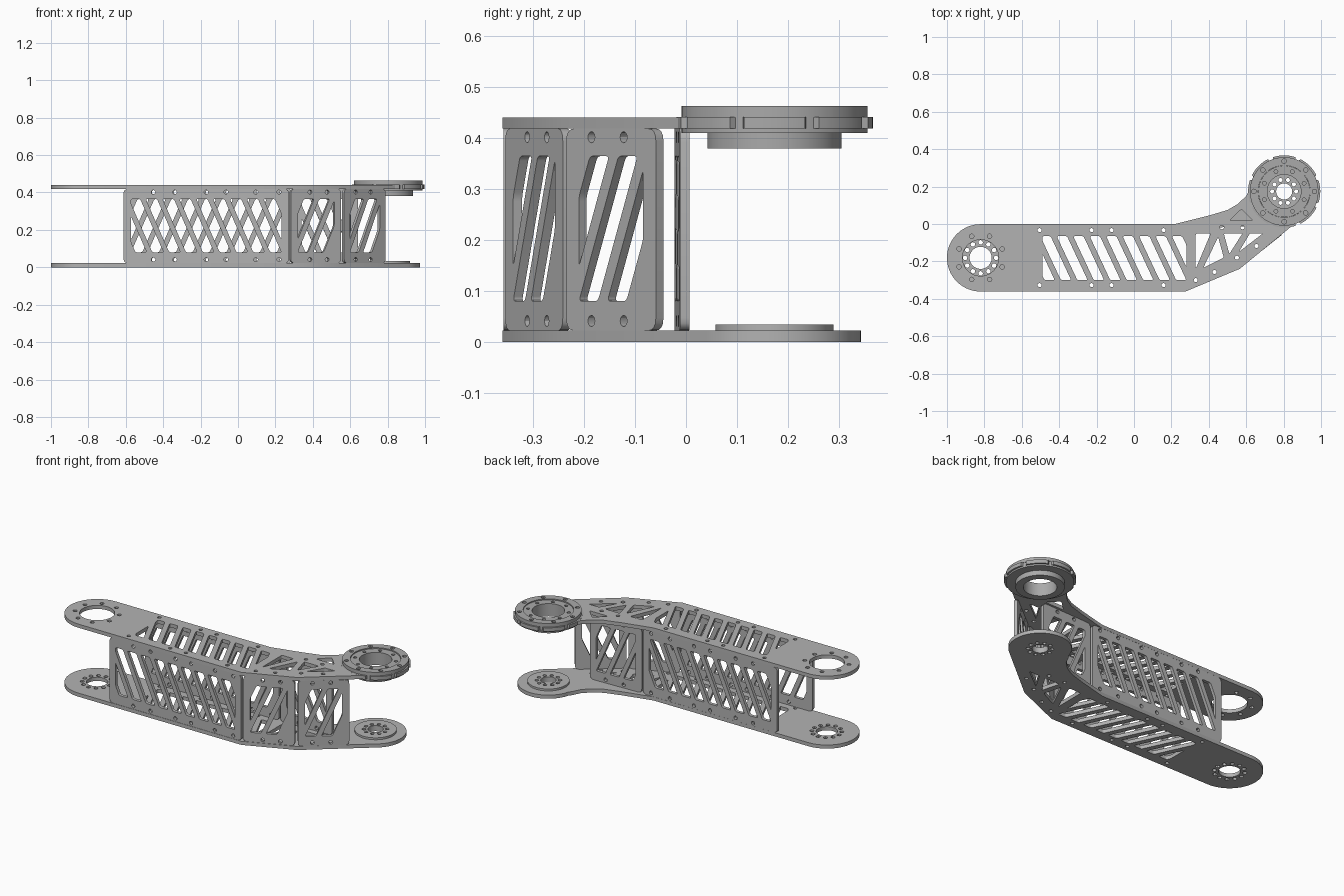
import bpy, bmesh
from math import sin, cos, pi, radians, atan2, hypot
from mathutils import Matrix, Vector

cube = bpy.data.objects.get("Cube")
if cube:
    bpy.data.objects.remove(cube)


def material(name, v):
    m = bpy.data.materials.new(name)
    m.use_nodes = True
    m.diffuse_color = (v, v, v, 1)
    bsdf = m.node_tree.nodes["Principled BSDF"]
    bsdf.inputs["Base Color"].default_value = (v, v, v, 1)
    bsdf.inputs["Roughness"].default_value = 0.6
    return m


PLATE = material("light grey metal", 0.45)
HUB = material("mid grey metal", 0.40)


# ---- 2D shape helpers
def arc(c, r, a0, a1, n=32):
    return [(c[0] + r * cos(radians(a0 + (a1 - a0) * i / n)),
             c[1] + r * sin(radians(a0 + (a1 - a0) * i / n))) for i in range(n + 1)]


def circle(c, r, n=48):
    return arc(c, r, 0, 360, n)[:-1]


def bolt_circle(c, r, count, hole, start=0.0):
    return [circle(p, hole, 12) for p in arc(c, r, start, start + 360, count)[:-1]]


def rounded(poly, r):
    """Replace each corner by a short curve."""
    out = []
    for i, p in enumerate(poly):
        p = Vector(p)
        a, b = Vector(poly[i - 1]) - p, Vector(poly[(i + 1) % len(poly)]) - p
        s = p + a.normalized() * min(r, a.length * 0.4)
        e = p + b.normalized() * min(r, b.length * 0.4)
        for t in (0, 0.25, 0.5, 0.75, 1):
            q = s * (1 - t) ** 2 + p * 2 * t * (1 - t) + e * t * t
            out.append((q.x, q.y))
    return out


def clip(poly, limit, sign):
    out = []
    for i, b in enumerate(poly):
        a = poly[i - 1]
        da, db = sign * (a[0] - limit), sign * (b[0] - limit)
        if (da < 0) != (db < 0):
            t = da / (da - db)
            out.append((limit, a[1] + t * (b[1] - a[1])))
        if db >= 0:
            out.append(b)
    return out


def area(poly):
    return abs(sum(poly[i - 1][0] * p[1] - p[0] * poly[i - 1][1]
                   for i, p in enumerate(poly))) / 2


def slots(u0, u1, v0, v1, lean, pitch=0.09, width=0.06, mirror=False):
    """Leaning slots cut off by a rectangular window."""
    out = []
    for k in range(-2, int((u1 - u0) / pitch) + 2):
        b = u0 + k * pitch
        p = [(b, v0), (b + width, v0), (b + width + lean, v1), (b + lean, v1)]
        p = clip(clip(p, u0, 1), u1, -1)
        if len(p) > 2 and area(p) > 0.0015:
            if mirror:
                p = [(u0 + u1 - x, y) for x, y in p]
            out.append(rounded(p, 0.01))
    return out


# ---- solid from an outline with holes
def slab(name, outline, holes, z0, z1, mat, matrix=None):
    cu = bpy.data.curves.new(name, 'CURVE')
    cu.dimensions = '2D'
    cu.fill_mode = 'BOTH'
    cu.extrude = (z1 - z0) / 2
    for poly in [outline] + holes:
        s = cu.splines.new('POLY')
        s.points.add(len(poly) - 1)
        for pt, (x, y) in zip(s.points, poly):
            pt.co = (x, y, 0, 1)
        s.use_cyclic_u = True
    tmp = bpy.data.objects.new(name + " profile", cu)
    bpy.context.collection.objects.link(tmp)
    dg = bpy.context.evaluated_depsgraph_get()
    me = bpy.data.meshes.new_from_object(tmp.evaluated_get(dg))
    bpy.data.objects.remove(tmp)
    me.transform(Matrix.Translation((0, 0, (z0 + z1) / 2)))
    if matrix:
        me.transform(matrix)
    bm = bmesh.new()
    bm.from_mesh(me)
    bmesh.ops.remove_doubles(bm, verts=bm.verts, dist=0.00005)
    bmesh.ops.recalc_face_normals(bm, faces=bm.faces)
    bm.to_mesh(me)
    bm.free()
    me.name = name
    me.materials.clear()
    me.materials.append(mat)
    ob = bpy.data.objects.new(name, me)
    bpy.context.collection.objects.link(ob)
    bpy.ops.object.select_all(action='DESELECT')
    ob.select_set(True)
    bpy.context.view_layer.objects.active = ob
    bpy.ops.object.shade_smooth_by_angle(angle=radians(30))
    return ob


# ---- arm plates, top and bottom
A, B = (-0.82, -0.181), (0.803, 0.174)
T = 0.022
outline = (arc(A, 0.18, 270, 90)
           + [(0.22, 0), (0.40, 0.045), (0.50, 0.075), (0.555, 0.107), (0.6, 0.15), (0.625, 0.2)]
           + arc(B, 0.17, 165, -56, 48)
           + [(0.565, -0.24), (0.275, -0.361)])
windows = slots(-0.49, 0.28, -0.30, -0.065, 0.11, 0.088, 0.055, True)
for tri in ([(0.33, -0.05), (0.41, -0.05), (0.33, -0.24)],
            [(0.45, -0.07), (0.48, -0.18), (0.37, -0.235)],
            [(0.48, -0.05), (0.58, -0.05), (0.51, -0.16)],
            [(0.62, -0.05), (0.69, -0.05), (0.56, -0.15)]):
    windows.append(rounded(tri, 0.01))
bolts = [(x, y) for x in (-0.505, -0.227, -0.12, 0.158) for y in (-0.033, -0.327)]
bolts += [(0.33, -0.30), (0.43, -0.257), (0.55, -0.18), (0.655, -0.118), (0.47, -0.018), (0.58, -0.018)]
windows += [circle(p, 0.011, 12) for p in bolts]

wrist_holes = [circle(B, 0.043, 32)] + bolt_circle(B, 0.064, 10, 0.011)
slab("bottom_plate", outline,
     windows + [circle(A, 0.059)] + bolt_circle(A, 0.083, 12, 0.012) + wrist_holes,
     0, T, PLATE)
slab("top_plate", outline,
     windows + [circle(A, 0.097), circle(B, 0.15)]
     + bolt_circle(A, 0.125, 8, 0.012, 22.5)
     + [rounded([(0.51, 0.018), (0.635, 0.018), (0.575, 0.08)], 0.012)],
     0.419, 0.441, PLATE)
slab("bottom_hub_disc", circle(B, 0.116, 64), wrist_holes, T, 0.034, PLATE)

# ---- ring bearing at the top
bore = circle(B, 0.09, 64)
slab("bearing_flange", circle(B, 0.183, 96),
     [circle(B, 0.139, 64)] + bolt_circle(B, 0.162, 8, 0.012), 0.441, 0.463, HUB)
slab("bearing_inner_ring", circle(B, 0.138, 64),
     [bore] + bolt_circle(B, 0.115, 8, 0.01, 22.5), 0.41, 0.457, HUB)
slab("bearing_lower_flange", circle(B, 0.183, 96), [circle(B, 0.137, 64)], 0.41, 0.4195, HUB)
slab("bearing_boss", circle(B, 0.132, 64), [bore], 0.38, 0.41, HUB)
# notched middle ring
notched = []
for k in range(8):
    m = 45 * k
    notched += arc(B, 0.193, m - 18, m + 18, 10) + arc(B, 0.181, m + 20, m + 25, 3)
slab("bearing_notched_ring", notched, [circle(B, 0.138, 64)], 0.4195, 0.4415, HUB)


# ---- upright side plates between the two arm plates
def side_plate(name, p0, p1, bolt_u, mirror):
    d = Vector((p1[0] - p0[0], p1[1] - p0[1], 0))
    L = d.length
    z0, z1 = T, 0.419
    box = rounded([(0, z0), (L, z0), (L, z1), (0, z1)], 0.025)
    holes = slots(0.04, L - 0.04, 0.08, 0.365, 0.125, 0.09, 0.06, mirror)
    holes += [circle((u * L, z), 0.011, 12) for u in bolt_u for z in (0.041, 0.402)]
    mat = (Matrix.Translation((p0[0], p0[1], 0))
           @ Matrix.Rotation(atan2(d.y, d.x), 4, 'Z') @ Matrix.Rotation(pi / 2, 4, 'X'))
    slab(name, box, holes, -0.02, -0.001, PLATE, mat)


long_u = (0.18, 0.31, 0.5, 0.62, 0.80, 0.94)
side_plate("front_long_plate", (-0.612, -0.36), (0.272, -0.36), long_u, True)
side_plate("front_middle_plate", (0.283, -0.356), (0.552, -0.243), (0.38, 0.72), False)
side_plate("front_end_plate", (0.568, -0.236), (0.79, -0.06), (0.28, 0.64), False)
side_plate("back_long_plate", (0.29, 0), (-0.612, 0), [1 - u for u in long_u], True)
side_plate("back_short_plate", (0.64, 0.008), (0.30, -0.003), (0.3, 0.65), False)
